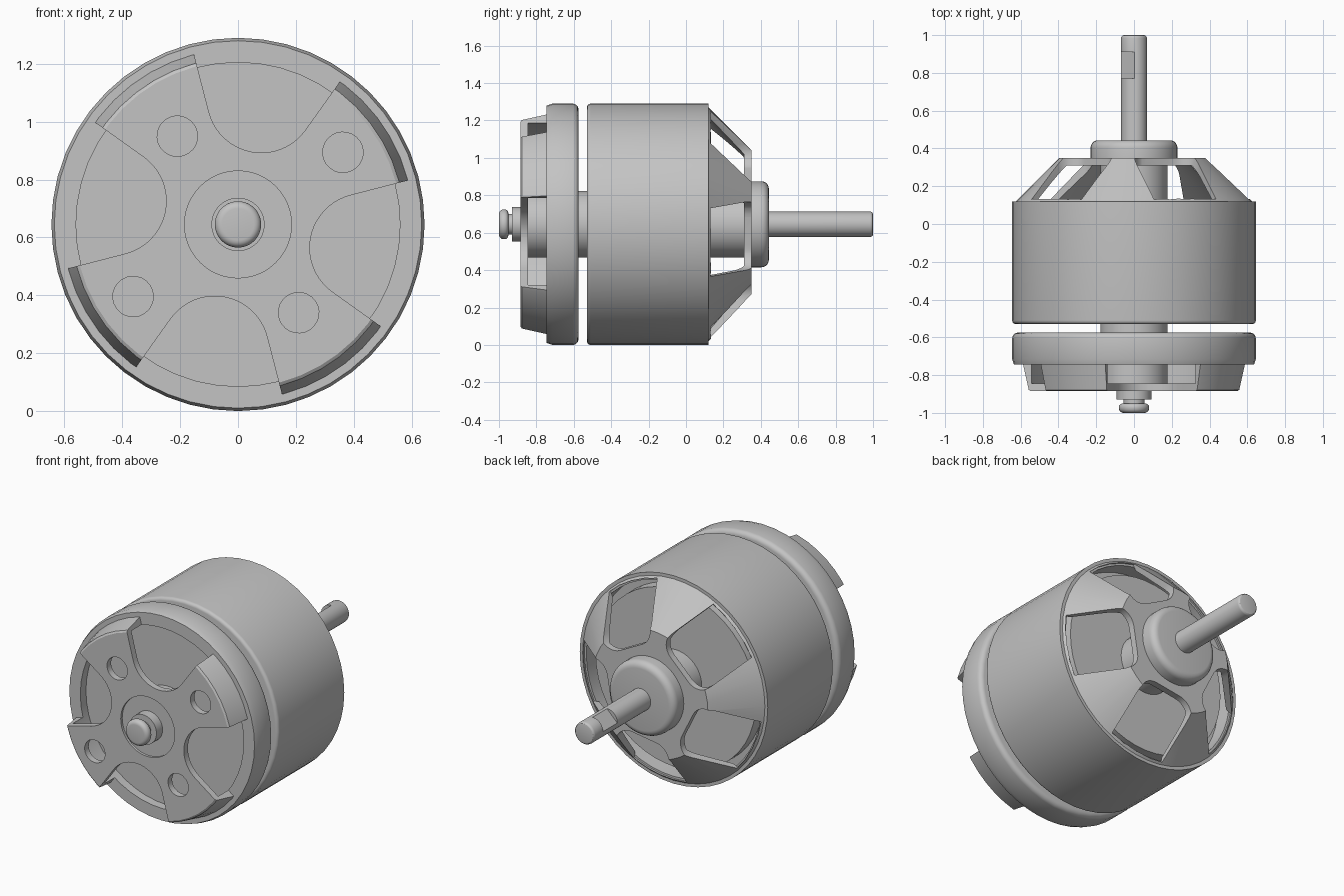
import bpy, bmesh, math

AXIS_Z = 0.645
SEG = 48

cube = bpy.data.objects.get("Cube")
if cube:
    bpy.data.objects.remove(cube, do_unlink=True)

metal = bpy.data.materials.new("grey metal")
metal.use_nodes = True
GREY = (0.55, 0.55, 0.55, 1)
metal.diffuse_color = GREY
metal.node_tree.nodes["Principled BSDF"].inputs["Base Color"].default_value = GREY


def finish(bm, name):
    """Turn a bmesh into an object on the motor axis."""
    bmesh.ops.remove_doubles(bm, verts=bm.verts, dist=1e-5)
    bmesh.ops.recalc_face_normals(bm, faces=bm.faces)
    mesh = bpy.data.meshes.new(name)
    bm.to_mesh(mesh)
    bm.free()
    mesh.materials.append(metal)
    obj = bpy.data.objects.new(name, mesh)
    obj.location.z = AXIS_Z
    bpy.context.collection.objects.link(obj)
    return obj


def lathe(name, profile, closed=False):
    """Spin (radius, y) points about the y axis."""
    bm = bmesh.new()
    pts = profile + profile[:1] if closed else profile
    verts = [bm.verts.new((r, y, 0)) for r, y in pts]
    edges = [bm.edges.new(pair) for pair in zip(verts, verts[1:])]
    bmesh.ops.spin(bm, geom=verts + edges, cent=(0, 0, 0), axis=(0, 1, 0),
                   angle=math.tau, steps=SEG, use_duplicate=False)
    return finish(bm, name)


def fillet(r, y, size, dr, dy, steps=5):
    """Quarter round starting on the flat end and finishing on the side."""
    cr, cy = r - dr * size, y - dy * size
    arc = [math.pi / 2 * i / steps for i in range(steps + 1)]
    return [(cr + dr * size * math.sin(a), cy + dy * size * math.cos(a)) for a in arc]


def add_prism(bm, outline, y0, y1, angle):
    """Extrude a (radial, tangential) outline along y, turned about the axis."""
    c, s = math.cos(angle), math.sin(angle)
    rings = [[bm.verts.new((u * c - v * s, y, u * s + v * c)) for u, v in outline]
             for y in (y0, y1)]
    for ring in rings:
        bm.faces.new(ring)
    for i in range(len(outline)):
        j = (i + 1) % len(outline)
        bm.faces.new((rings[0][i], rings[0][j], rings[1][j], rings[1][i]))


def cut(obj, bm):
    """Subtract the prisms from an object."""
    cutter = finish(bm, "cutter")
    cutter.hide_render = True
    mod = obj.modifiers.new("cut", "BOOLEAN")
    mod.operation, mod.solver, mod.object = "DIFFERENCE", "EXACT", cutter
    bpy.context.view_layer.objects.active = obj
    bpy.ops.object.modifier_apply(modifier=mod.name)
    bpy.data.objects.remove(cutter, do_unlink=True)


def arc(u, v, r, a0, a1, steps):
    angles = [math.radians(a0 + (a1 - a0) * i / steps) for i in range(steps + 1)]
    return [(u + r * math.cos(a), v + r * math.sin(a)) for a in angles]


parts = []

# Fixed flange with a shallow recess in its front
flange = lathe("base_flange", [(0, -0.575)] + fillet(0.645, -0.575, 0.03, 1, 1)
               + [(0.645, -0.715), (0.635, -0.745), (0.56, -0.745), (0.56, -0.69), (0, -0.69)])
parts.append(flange)

# Mounting plate with four legs: radial slots with round inner ends, and screw holes
mount = lathe("mounting_plate", [(0.185, -0.885), (0.565, -0.885), (0.576, -0.878),
                                 (0.607, -0.743), (0.56, -0.743), (0.56, -0.845),
                                 (0.185, -0.845)], closed=True)
HALF = 25
slot_r = 0.187
slot_c = slot_r / math.sin(math.radians(HALF))
far = (0.8 * math.cos(math.radians(HALF)), 0.8 * math.sin(math.radians(HALF)))
slot = [far] + arc(slot_c, 0, slot_r, 90 + HALF, 270 - HALF, 20) + [(far[0], -far[1])]
hole = arc(0, 0, 0.07, 0, 345, 23)
bm = bmesh.new()
for i in range(4):
    turn = math.radians(79.5 + 90 * i)
    add_prism(bm, slot, -1, -0.7, turn)
    reach = 0.37 if i % 2 == 0 else 0.44
    add_prism(bm, [(u + reach, v) for u, v in hole], -1, -0.8, turn + math.pi / 4)
cut(mount, bm)
parts.append(mount)

# Bearing hub running through the middle
parts.append(lathe("bearing_hub", [(0, -0.87), (0.185, -0.87), (0.185, -0.846), (0.178, -0.846),
                                   (0.178, 0.33), (0, 0.33)]))

# Rotor can, open at the back
parts.append(lathe("rotor_can", [(0, -0.53)] + fillet(0.645, -0.53, 0.02, 1, -1)
                   + [(0.645, 0.12), (0.6, 0.12), (0.6, 0.02), (0, 0.02)]))

# Stator face inside the can
parts.append(lathe("stator", [(0, 0.01), (0.55, 0.01), (0.55, 0.1), (0, 0.1)]))

# Conical end bell with five windows: parallel sides and round inner corners
bell = lathe("end_bell", [(0.1, 0.35), (0.395, 0.35), (0.625, 0.12), (0.58, 0.12),
                          (0.375, 0.31), (0.1, 0.31)], closed=True)
corner, half_w, inner = 0.1, 0.185, 0.285
window = ([(0.585, half_w)] + arc(inner + corner, half_w - corner, corner, 90, 180, 8)
          + arc(inner + corner, corner - half_w, corner, 180, 270, 8) + [(0.585, -half_w)]
          + [(0.605, -0.1), (0.612, 0), (0.605, 0.1)])
bm = bmesh.new()
for i in range(5):
    add_prism(bm, window, 0, 0.5, math.radians(62.5 + 72 * i))
cut(bell, bm)
parts.append(bell)

# Rounded boss behind the bell
parts.append(lathe("bell_boss", [(0, 0.443)] + fillet(0.23, 0.443, 0.04, 1, 1)
                   + [(0.23, 0.345), (0, 0.345)]))

# Shaft with a flat near its back end
shaft = lathe("shaft", [(0, 1)] + fillet(0.068, 1, 0.015, 1, 1, 3) + [(0.068, -0.8), (0, -0.8)])
bm = bmesh.new()
add_prism(bm, [(0.046, -0.1), (0.12, -0.1), (0.12, 0.1), (0.046, 0.1)],
          0.77, 0.91, math.radians(135))
cut(shaft, bm)
parts.append(shaft)

# Front collar, neck and rounded retaining knob
knob = fillet(0.08, -1, 0.025, 1, -1) + fillet(0.08, -0.95, 0.02, 1, 1)[::-1]
parts.append(lathe("shaft_retainer", [(0, -1)] + knob + [(0.055, -0.95), (0.055, -0.93),
                   (0.092, -0.93), (0.092, -0.82), (0, -0.82)]))

# Smooth shading with sharp edges kept
bpy.ops.object.select_all(action="DESELECT")
for obj in parts:
    obj.select_set(True)
bpy.context.view_layer.objects.active = parts[0]
bpy.ops.object.shade_smooth_by_angle(angle=math.radians(30))
